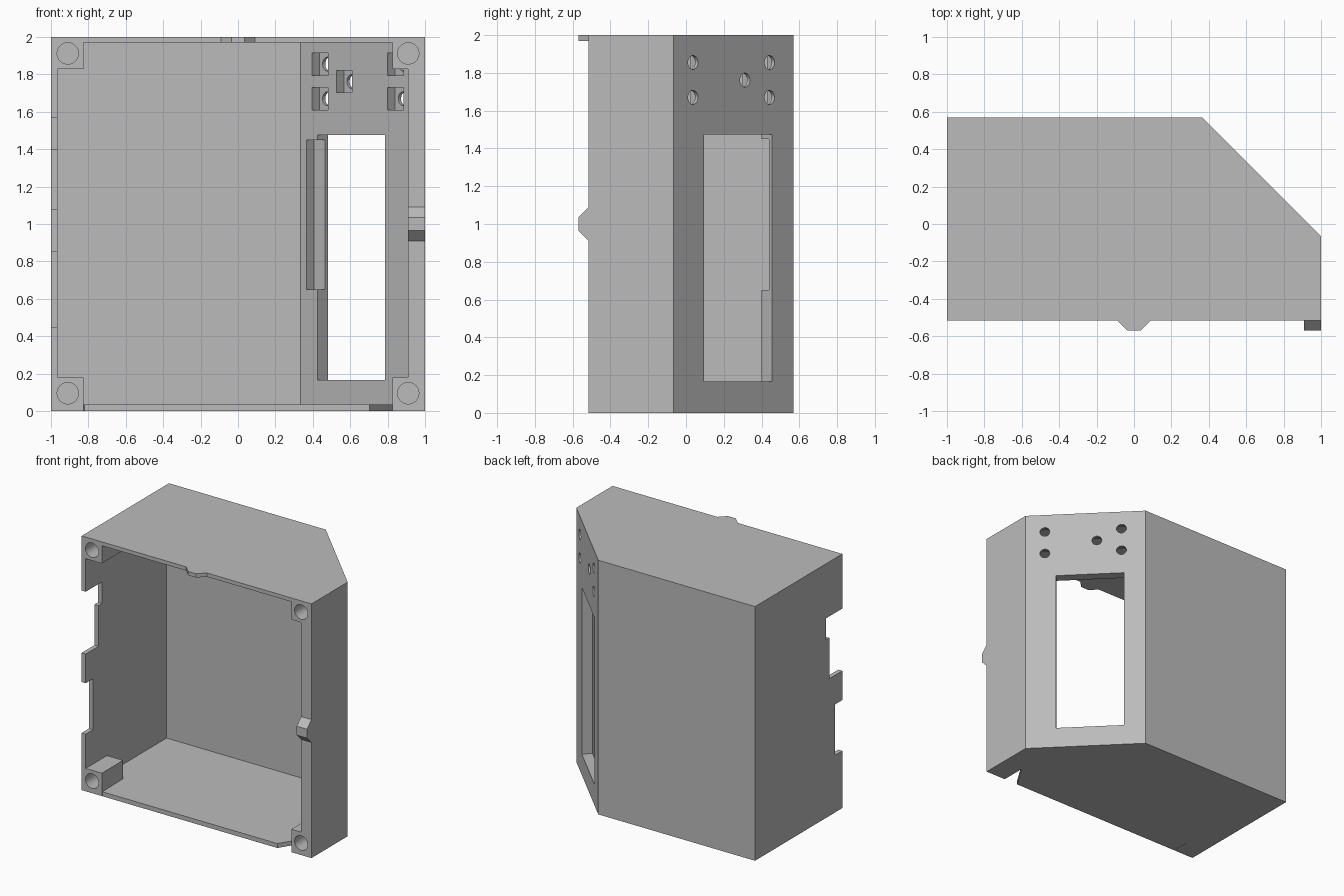
import bpy, bmesh, math
from mathutils import Matrix, Vector

if "Cube" in bpy.data.objects:
    bpy.data.objects.remove(bpy.data.objects["Cube"], do_unlink=True)

grey = bpy.data.materials.new("plain grey")
grey.use_nodes = True
colour = (0.5, 0.5, 0.5, 1)
grey.diffuse_color = colour
grey.node_tree.nodes["Principled BSDF"].inputs["Base Color"].default_value = colour


def finish(name, bm):
    bmesh.ops.recalc_face_normals(bm, faces=bm.faces)
    mesh = bpy.data.meshes.new(name)
    bm.to_mesh(mesh)
    bm.free()
    mesh.materials.append(grey)
    obj = bpy.data.objects.new(name, mesh)
    bpy.context.scene.collection.objects.link(obj)
    return obj


def prism(name, points, direction):
    """Extrude a flat 3D outline along a direction."""
    bm = bmesh.new()
    face = bm.faces.new([bm.verts.new(p) for p in points])
    new = bmesh.ops.extrude_face_region(bm, geom=[face])["geom"]
    moved = [v for v in new if isinstance(v, bmesh.types.BMVert)]
    bmesh.ops.translate(bm, verts=moved, vec=direction)
    return finish(name, bm)


def upright(name, outline, low, high):
    return prism(name, [(x, y, low) for x, y in outline], (0, 0, high - low))


def box(name, x, y, z):
    outline = [(x[0], y[0]), (x[1], y[0]), (x[1], y[1]), (x[0], y[1])]
    return upright(name, outline, *z)


def cylinder(name, radius, depth, matrix):
    bm = bmesh.new()
    bmesh.ops.create_cone(bm, cap_ends=True, segments=40, radius1=radius,
                          radius2=radius, depth=depth, matrix=matrix)
    return finish(name, bm)


def rounded(corners):
    """Replace each (x, y, radius) corner by a short curve."""
    out = []
    for i, (x, y, r) in enumerate(corners):
        p = Vector((x, y))
        if r == 0:
            out.append(p)
            continue
        before = Vector(corners[i - 1][:2])
        after = Vector(corners[(i + 1) % len(corners)][:2])
        a = (before - p).normalized()
        b = (after - p).normalized()
        # Circular arc between the two tangent points
        half = a.angle(b) / 2
        centre = p + (a + b).normalized() * (r / math.sin(half))
        start = p + a * (r / math.tan(half)) - centre
        end = p + b * (r / math.tan(half)) - centre
        out += [centre + start.slerp(end, k / 8) for k in range(9)]
    return out


def cut(target, cutter):
    cutter.hide_render = True
    mod = target.modifiers.new("cut", "BOOLEAN")
    mod.operation = "DIFFERENCE"
    mod.solver = "EXACT"
    mod.object = cutter
    bpy.context.view_layer.objects.active = target
    bpy.ops.object.modifier_apply(modifier=mod.name)
    bpy.data.objects.remove(cutter, do_unlink=True)


# Outer housing with one slanted corner
FRONT, BACK = -0.515, 0.57
housing = upright("housing", [(-1, FRONT), (1, FRONT), (1, -0.065),
                              (0.365, BACK), (-1, BACK)], 0, 2)

# Cavity, leaving a square screw post in every front corner
cut(housing, upright("cavity", [(-0.965, -0.25), (0.91, -0.25), (0.91, -0.085),
                                (0.335, 0.49), (-0.965, 0.49)], 0.035, 1.97))
cut(housing, box("cavity_tall", (-0.825, 0.825), (-0.7, -0.2), (0.035, 1.97)))
cut(housing, box("cavity_wide", (-0.965, 0.91), (-0.7, -0.2), (0.18, 1.83)))

# Screw holes in the posts
turn = Matrix.Rotation(math.pi / 2, 4, "X")
for x in (-0.91, 0.91):
    for z in (0.095, 1.912):
        cut(housing, cylinder("screw_hole", 0.057, 0.4,
                              Matrix.Translation((x, FRONT, z)) @ turn))

# Stepped notches in the left-hand rim
for low, high, depth in ((1.40, 1.57, 0.2), (1.08, 1.40, 0.16), (0.45, 0.85, 0.09)):
    cut(housing, box("rim_notch", (-1.1, -0.9), (-0.7, FRONT + depth), (low, high)))

# Large rounded cutout in the floor
LIP = -0.32
cut(housing, upright("floor_cutout", rounded([
    (-0.825, -0.7, 0), (0.825, -0.7, 0), (0.825, LIP, 0), (0.19, LIP, 0.03),
    (0.19, 0.2, 0.14), (-0.7, 0.2, 0.16), (-0.7, LIP, 0.1), (-0.825, LIP, 0)]),
    -0.1, 0.1))

# Slanted panel: distances along its normal, positions along its width
OUTER, INNER, POCKET = 0.661, 0.583, 0.64
slant = Matrix.Rotation(math.pi / 4, 4, "Z")


def along(y):
    return (2 * y - 0.935) / math.sqrt(2)


def panel_cut(name, near, far, t, z):
    cutter = box(name, (near, far), t, z)
    cutter.data.transform(slant)
    cut(housing, cutter)


# Display window and the recess beside it
panel_cut("window", 0.5, 0.8, (along(0.095), along(0.455)), (0.165, 1.475))
panel_cut("window_recess", INNER - 0.03, POCKET, (-0.06, 0.067), (0.65, 1.45))

# Round holes with square pockets on the inside
for y, z in ((0.037, 1.855), (0.037, 1.67), (0.312, 1.762), (0.442, 1.855), (0.442, 1.67)):
    t = along(y)
    panel_cut("pocket", INNER - 0.03, POCKET, (t - 0.06, t + 0.06), (z - 0.06, z + 0.06))
    place = slant @ Matrix.Translation((OUTER, t, z)) @ Matrix.Rotation(math.pi / 2, 4, "Y")
    cut(housing, cylinder("round_hole", 0.037, 0.1, place))

# Locating tabs on the front rim
tab = [(-0.09, FRONT), (-0.035, -0.57), (0.035, -0.57), (0.09, FRONT)]
upright("top_tab", tab, 1.97, 2)
prism("side_tab", [(0.91, y, 1 + s) for s, y in tab], (0.09, 0, 0))
